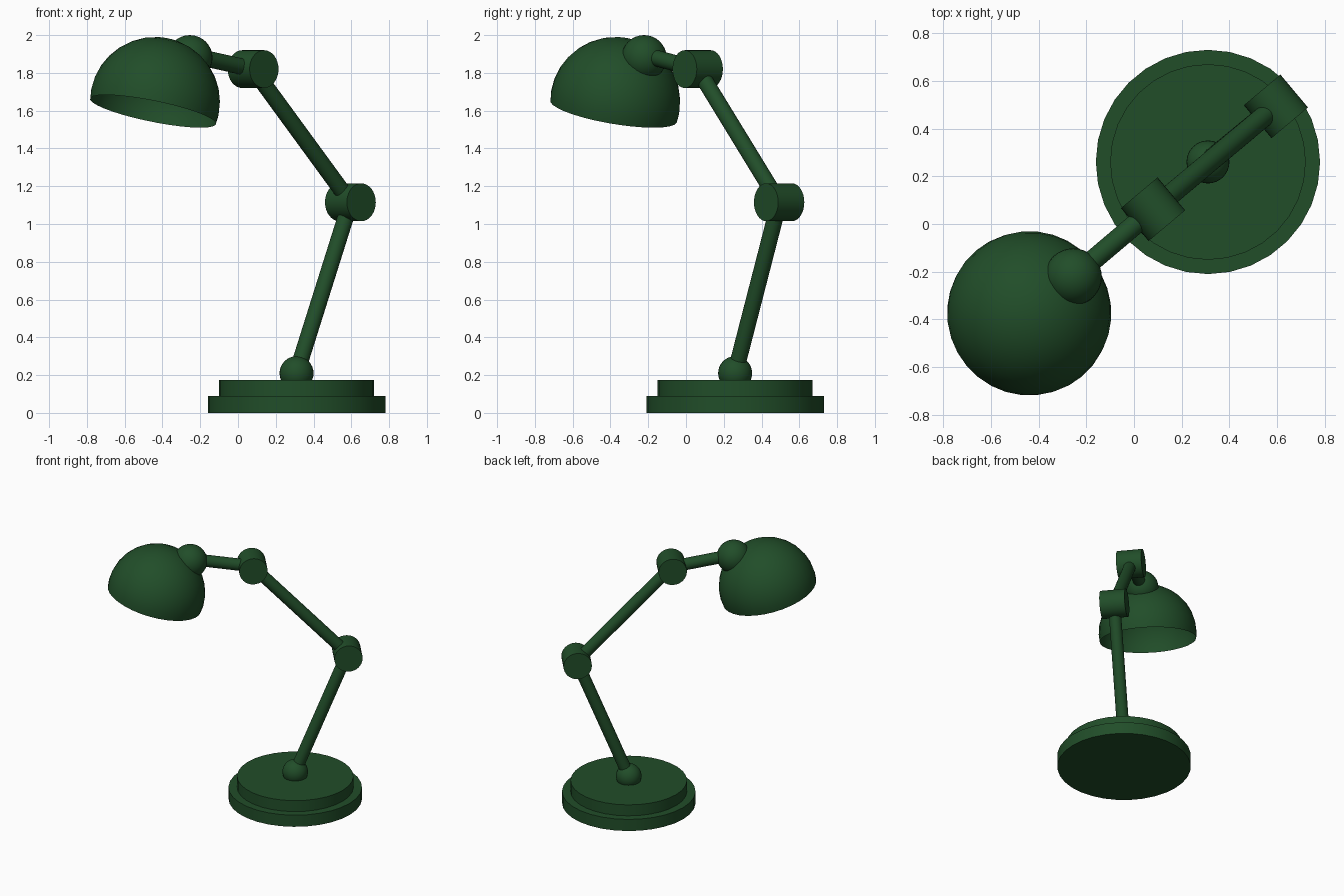
import bpy, bmesh, math
from mathutils import Vector

if "Cube" in bpy.data.objects:
    bpy.data.objects.remove(bpy.data.objects["Cube"])

green = bpy.data.materials.new("dark_green")
green.diffuse_color = (0.015, 0.075, 0.022, 1)
green.use_nodes = True
green.node_tree.nodes["Principled BSDF"].inputs["Base Color"].default_value = green.diffuse_color


def finish(name):
    ob = bpy.context.object
    ob.name = name
    ob.data.materials.append(green)
    bpy.ops.object.shade_smooth_by_angle(angle=math.radians(35))
    return ob


def rod(name, a, b, radius, sides=32):
    """Cylinder running from point a to point b."""
    a, b = Vector(a), Vector(b)
    bpy.ops.mesh.primitive_cylinder_add(
        vertices=sides, radius=radius, depth=(b - a).length, location=(a + b) / 2,
        rotation=(b - a).to_track_quat('Z', 'Y').to_euler())
    return finish(name)


def ball(name, centre, radius):
    bpy.ops.mesh.primitive_uv_sphere_add(segments=32, ring_count=16, radius=radius, location=centre)
    return finish(name)


# Key points along the lamp, which lies in one vertical plane
foot = Vector((0.31, 0.26, 0.21))
elbow = Vector((0.595, 0.493, 1.115))
wrist = Vector((0.08, 0.062, 1.82))
socket = Vector((-0.255, -0.222, 1.88))
heading = math.radians(40)
side = Vector((math.sin(heading), -math.cos(heading), 0))

# Stepped round base with a ball pivot
rod("base_lower", (0.31, 0.26, 0), (0.31, 0.26, 0.09), 0.47)
rod("base_upper", (0.31, 0.26, 0.085), (0.31, 0.26, 0.175), 0.41)
ball("base_pivot", foot, 0.09)

# Arms
rod("lower_arm", foot, elbow, 0.043)
rod("upper_arm", elbow, wrist, 0.043)
rod("head_arm", wrist, socket + Vector((0, 0, 0.015)), 0.043)

# Hinge drums across the arm plane
for name, p in (("elbow_hinge", elbow), ("wrist_hinge", wrist)):
    rod(name, p - side * 0.09, p + side * 0.09, 0.10)

# Ball joint behind the shade
ball("shade_joint", socket, 0.12)

# Hollow dome shade, cut just below its equator and tilted outward
shade = ball("shade", (-0.44, -0.375, 1.645), 0.345)
bm = bmesh.new()
bm.from_mesh(shade.data)
bmesh.ops.bisect_plane(bm, geom=bm.verts[:] + bm.edges[:] + bm.faces[:],
                       plane_co=(0, 0, -0.05), plane_no=(0, 0, -1), clear_outer=True)
bm.to_mesh(shade.data)
bm.free()
shade.rotation_euler = (0, math.radians(14.8), heading)
